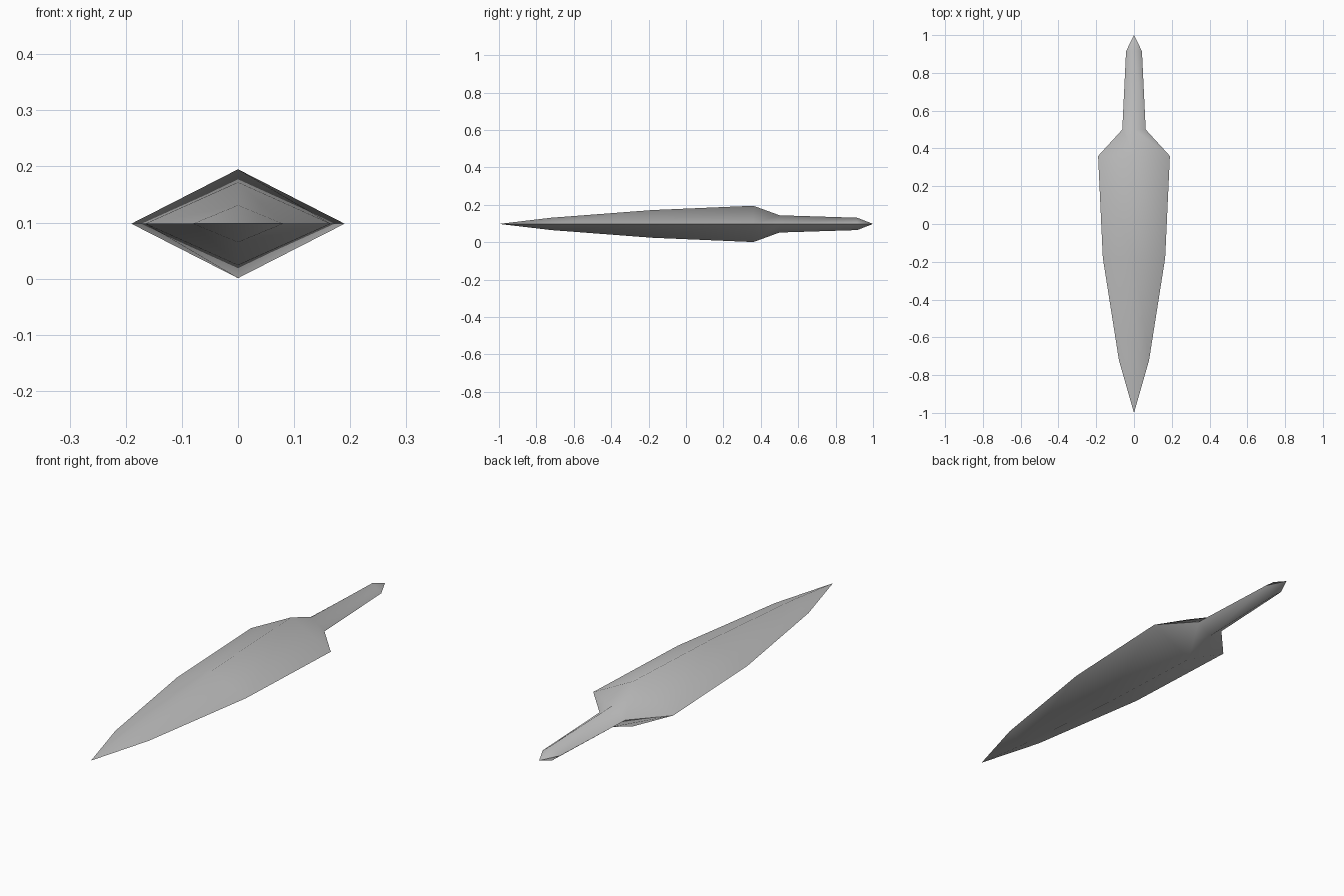
import bpy
import bmesh
import math

cube = bpy.data.objects.get("Cube")
if cube:
    bpy.data.objects.remove(cube, do_unlink=True)

# Grey metal
metal = bpy.data.materials.new("grey_metal")
metal.use_nodes = True
color = (0.5, 0.5, 0.5, 1)
metal.diffuse_color = color
metal.node_tree.nodes["Principled BSDF"].inputs["Base Color"].default_value = color

MID = 0.098
# Diamond cross-sections along the length: y, half width, half height
SECTIONS = [
    (-0.72, 0.08, 0.033),
    (-0.18, 0.165, 0.074),
    (0.36, 0.19, 0.097),
    (0.50, 0.062, 0.046),
    (0.915, 0.042, 0.033),
]

# Spearhead: blade, shoulder and tang lofted as one skin
bm = bmesh.new()
rings = []
for y, w, h in SECTIONS:
    corners = [(w, 0), (0, h), (-w, 0), (0, -h)]
    rings.append([bm.verts.new((x, y, MID + z)) for x, z in corners])
tip = bm.verts.new((0, -1, MID))
end = bm.verts.new((0, 1, MID))
for i in range(4):
    j = (i + 1) % 4
    bm.faces.new((tip, rings[0][i], rings[0][j]))
    bm.faces.new((end, rings[-1][j], rings[-1][i]))
    for a, b in zip(rings, rings[1:]):
        bm.faces.new((a[i], b[i], b[j], a[j]))
bmesh.ops.recalc_face_normals(bm, faces=bm.faces)

mesh = bpy.data.meshes.new("spearhead")
bm.to_mesh(mesh)
bm.free()
mesh.materials.append(metal)
spearhead = bpy.data.objects.new("spearhead", mesh)
bpy.context.collection.objects.link(spearhead)

# Soft ridges, sharp cutting edges
bpy.ops.object.select_all(action="DESELECT")
spearhead.select_set(True)
bpy.context.view_layer.objects.active = spearhead
bpy.ops.object.shade_smooth_by_angle(angle=math.radians(85))
